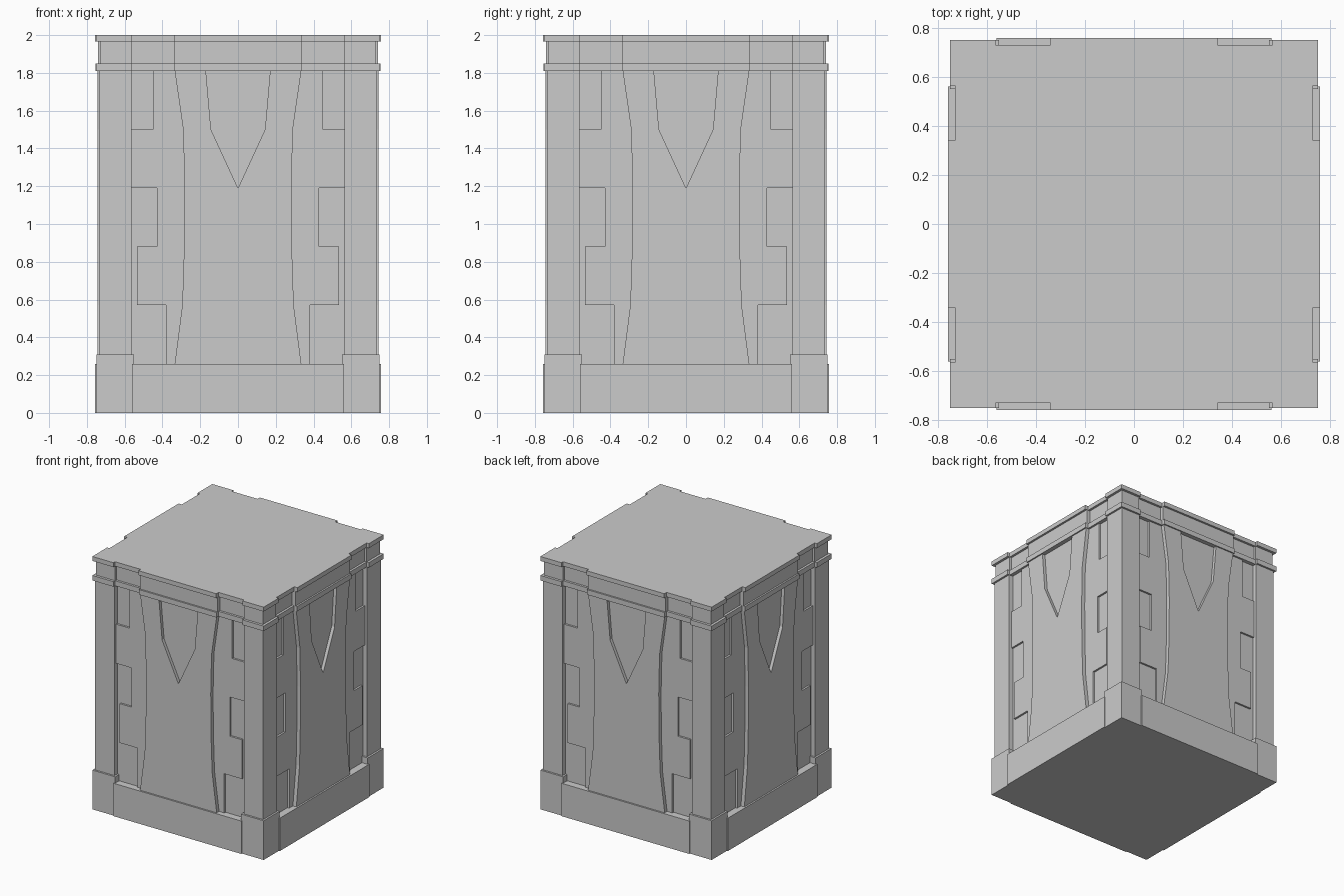
import bpy, bmesh
from math import pi
from mathutils import Matrix, Vector

if "Cube" in bpy.data.objects:
    bpy.data.objects.remove(bpy.data.objects["Cube"])


def finish(name, bm):
    bmesh.ops.recalc_face_normals(bm, faces=bm.faces)
    me = bpy.data.meshes.new(name)
    bm.to_mesh(me)
    bm.free()
    ob = bpy.data.objects.new(name, me)
    bpy.context.collection.objects.link(ob)
    return ob


def extrude(bm, pts, vec, rot):
    """Closed prism from a planar outline, turned about z."""
    f = bm.faces.new([bm.verts.new(rot @ Vector(p)) for p in pts])
    r = bmesh.ops.extrude_face_region(bm, geom=[f], use_keep_orig=True)
    v = [e for e in r["geom"] if isinstance(e, bmesh.types.BMVert)]
    bmesh.ops.translate(bm, vec=rot @ Vector(vec), verts=v)


def four_sides(name, outlines, inner, outer):
    """Prisms drawn in x,z on the front face, repeated on all four sides."""
    bm = bmesh.new()
    for k in range(4):
        rot = Matrix.Rotation(k * pi / 2, 3, 'Z')
        for o in outlines:
            extrude(bm, [(x, -outer, z) for x, z in o], (0, outer - inner, 0), rot)
    return finish(name, bm)


def slab(name, steps, z0, z1):
    """Horizontal layer; steps run from the corner towards the side centre."""
    side = [(-x, -y) for x, y in steps] + [(x, -y) for x, y in reversed(steps[1:])]
    bm = bmesh.new()
    pts = []
    for k in range(4):
        rot = Matrix.Rotation(k * pi / 2, 3, 'Z')
        pts += [rot @ Vector((x, y, z0)) for x, y in side]
    extrude(bm, pts, (0, 0, z1 - z0), Matrix.Identity(3))
    return finish(name, bm)


def corners(name, lo, hi, z0, z1):
    bm = bmesh.new()
    sq = [(lo, lo, z0), (hi, lo, z0), (hi, hi, z0), (lo, hi, z0)]
    for k in range(4):
        extrude(bm, sq, (0, 0, z1 - z0), Matrix.Rotation(k * pi / 2, 3, 'Z'))
    return finish(name, bm)


def crown(corner, mid, centre):
    return [(corner, corner), (.565, corner), (.565, mid), (.34, mid), (.34, centre)]


ROWS = [.26, .57, .88, 1.19, 1.5, 1.81]

# Plinth, core and crown
slab("plinth", [(.75, .75), (.56, .75), (.56, .758)], 0, .26)
slab("core", [(.70, .70)], .26, 1.81)
slab("lower_crown_band", crown(.75, .73, .755), 1.81, 1.85)
slab("crown_neck", crown(.73, .712, .742), 1.85, 1.965)
slab("top_slab", crown(.75, .73, .758), 1.965, 2.0)

# Corner pillars and their feet
corners("pillars", .565, .735, .31, 1.81)
corners("pillar_feet", .55, .75, .26, .31)

# Stonework beside the panels, stepped row by row
edges = [.38, .535, .43, .57, .45]
stones = []
for s in (-1, 1):
    outline = [(s * .25, ROWS[0])]
    for i, e in enumerate(edges):
        outline += [(s * e, ROWS[i]), (s * e, ROWS[i + 1])]
    stones.append(outline + [(s * .25, ROWS[-1])])
four_sides("stonework", stones, .68, .715)

# Waisted panel with a pointed notch cut down from its top
waist = list(zip([.335, .295, .285, .283, .29, .335], ROWS))
notch = [(.17, 1.81), (.143, 1.5)]
panel = waist + notch + [(0, 1.19)]
panel += [(-x, z) for x, z in reversed(notch)] + [(-x, z) for x, z in reversed(waist)]
four_sides("waisted_panel", [panel], .68, .745)

# Recessed backing behind the notch
four_sides("notch_backing", [[(-.2, 1.15), (.2, 1.15), (.2, 1.81), (-.2, 1.81)]], .68, .72)
